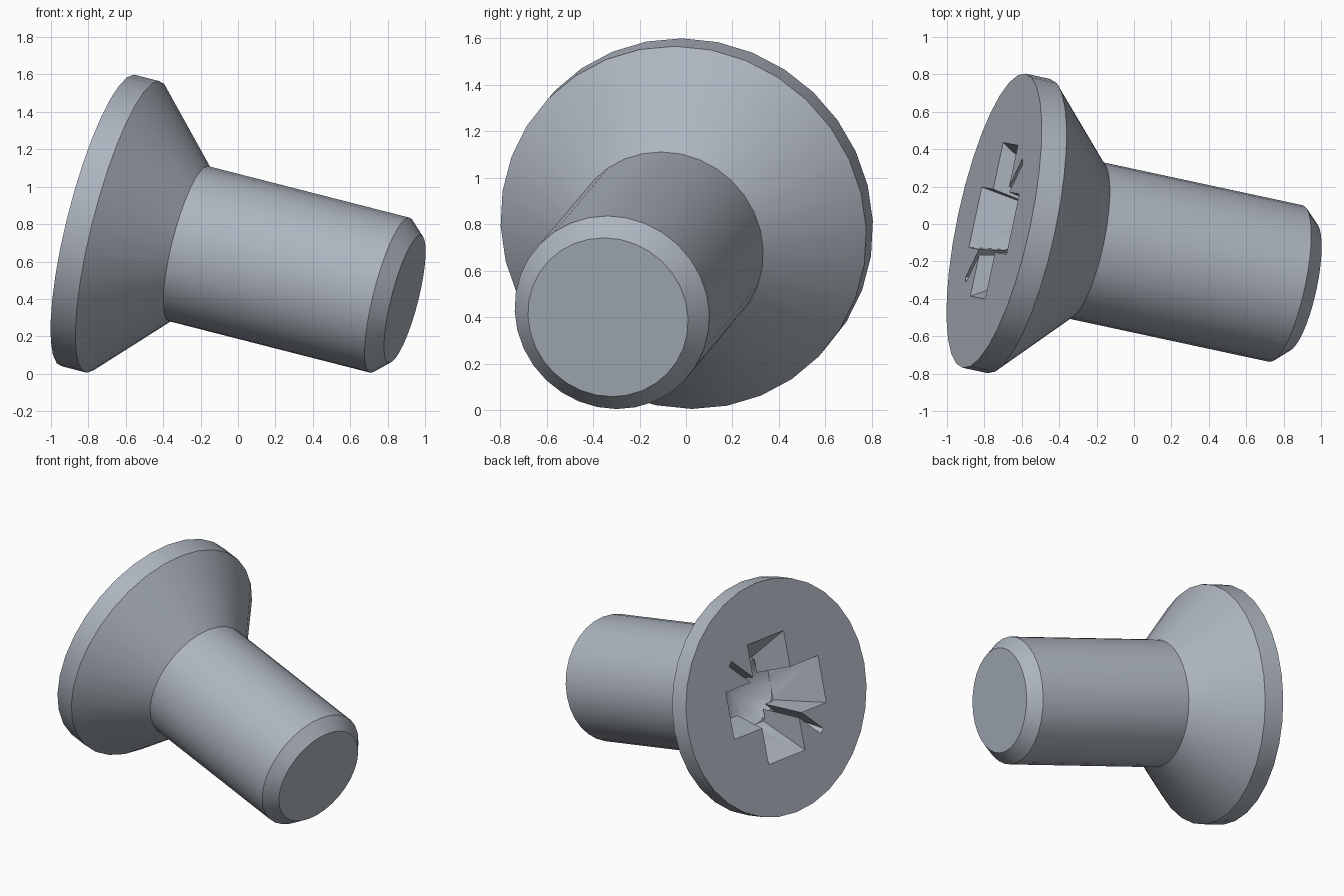
import bpy
import bmesh
import math
from mathutils import Matrix, Vector

cube = bpy.data.objects.get("Cube")
if cube:
    bpy.data.objects.remove(cube, do_unlink=True)

# One steel colour for the whole screw
steel = bpy.data.materials.new("steel_grey")
steel.use_nodes = True
STEEL = (0.42, 0.46, 0.52, 1.0)
steel.diffuse_color = STEEL
steel.node_tree.nodes["Principled BSDF"].inputs["Base Color"].default_value = STEEL

# Tilted frame: local z runs from the head face to the tip, local x along a recess arm
head_centre = Vector((-0.748, 0.0175, 0.819))
axis = Vector((1.638, -0.3525, -0.419)).normalized()
arm = Vector((0.2085, 0.978, -0.007))
arm = (arm - axis * arm.dot(axis)).normalized()
side = axis.cross(arm)
frame = Matrix((arm, side, axis)).transposed().to_4x4()
frame.translation = head_centre


def make_object(name, bm):
    bmesh.ops.recalc_face_normals(bm, faces=bm.faces)
    mesh = bpy.data.meshes.new(name)
    bm.to_mesh(mesh)
    bm.free()
    mesh.materials.append(steel)
    obj = bpy.data.objects.new(name, mesh)
    obj.matrix_world = frame
    bpy.context.collection.objects.link(obj)
    return obj


def lathe(name, profile, segments):
    """Revolve (radius, depth) points about local z and close the open ends."""
    bm = bmesh.new()
    verts = [bm.verts.new((r, 0, z)) for r, z in profile]
    edges = [bm.edges.new(pair) for pair in zip(verts, verts[1:])]
    bmesh.ops.spin(bm, geom=verts + edges, cent=(0, 0, 0), axis=(0, 0, 1),
                   angle=math.tau, steps=segments)
    bmesh.ops.remove_doubles(bm, verts=bm.verts, dist=1e-4)
    bmesh.ops.holes_fill(bm, edges=bm.edges, sides=0)
    return make_object(name, bm)


def tapered_bar(name, top, bottom, depth, angle):
    """Bar through the axis whose half length and half width shrink with depth."""
    bm = bmesh.new()
    bmesh.ops.create_cube(bm, size=2)
    lift = 0.1
    for v in bm.verts:
        z = depth if v.co.z > 0 else -lift
        t = z / depth
        v.co = Vector((v.co.x * (top[0] + (bottom[0] - top[0]) * t),
                       v.co.y * (top[1] + (bottom[1] - top[1]) * t), z))
    bm.transform(Matrix.Rotation(angle, 4, "Z"))
    return make_object(name, bm)


# Countersunk head, shank and chamfered tip in one profile
screw = lathe("countersunk_screw", [(0.804, 0), (0.804, 0.14), (0.428, 0.51),
                                    (0.428, 1.645), (0.352, 1.729)], 32)

# Cross recess: two wide tapered bars, two thin diagonal slits, conical bottom
cutters = []
for i in range(2):
    turn = i * math.pi / 2
    cutters.append(tapered_bar("recess_bar", (0.42, 0.165), (0.226, 0.112), 0.31, turn))
    cutters.append(tapered_bar("recess_slit", (0.48, 0.02), (0.29, 0.018), 0.3,
                               turn + math.pi / 4))
cutters.append(lathe("recess_cone", [(0.245, 0.295), (0.235, 0.305), (0, 0.46)], 32))

bpy.ops.object.select_all(action="DESELECT")
bpy.context.view_layer.objects.active = screw
screw.select_set(True)
for cutter in cutters:
    cutter.hide_render = True
    cut = screw.modifiers.new("recess", "BOOLEAN")
    cut.operation = "DIFFERENCE"
    cut.solver = "EXACT"
    cut.object = cutter
    bpy.ops.object.modifier_apply(modifier=cut.name)
    bpy.data.objects.remove(cutter, do_unlink=True)

bpy.ops.object.shade_smooth_by_angle(angle=math.radians(30))
